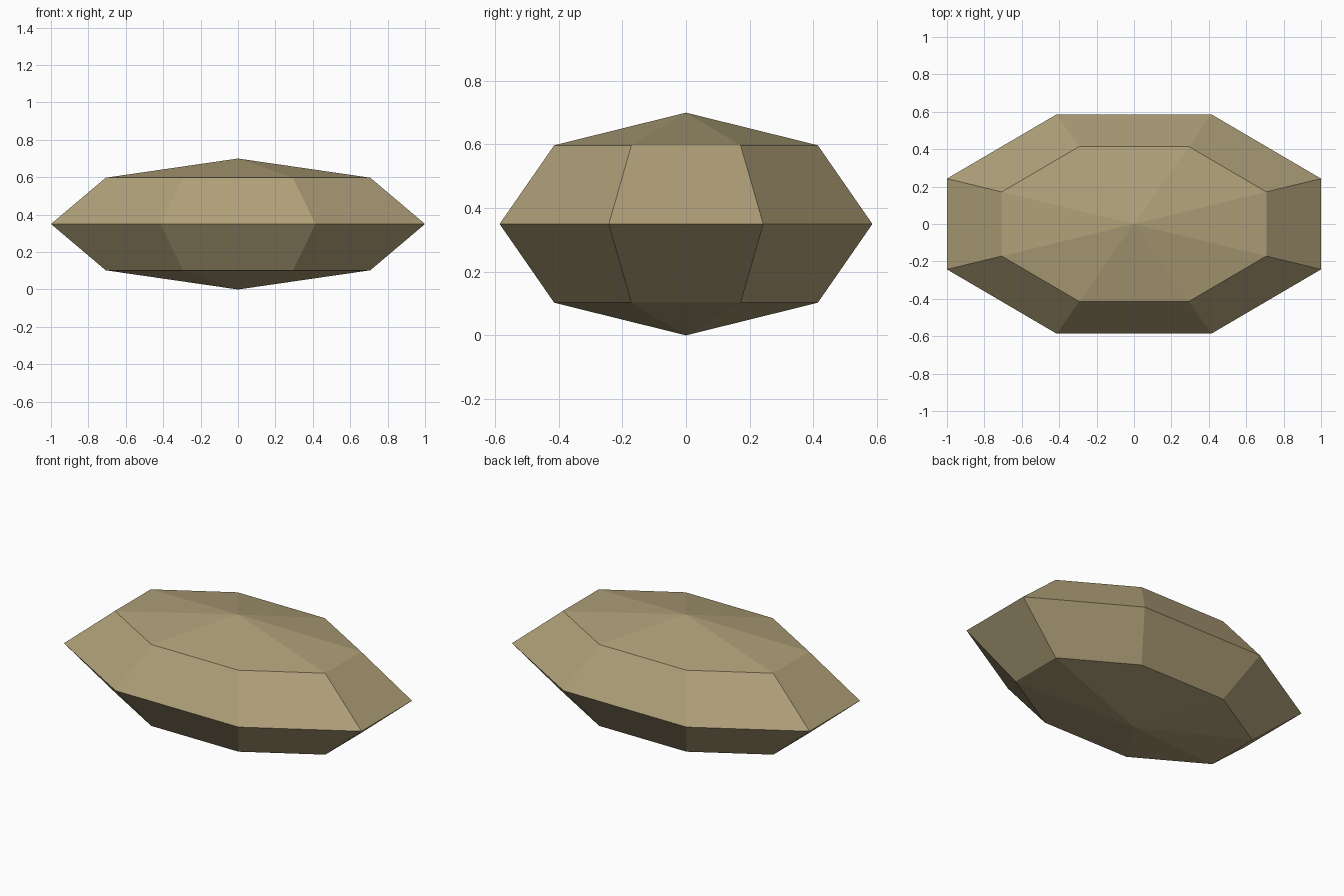
import bpy, bmesh
from math import radians, cos
from mathutils import Matrix

cube = bpy.data.objects.get("Cube")
if cube:
    bpy.data.objects.remove(cube, do_unlink=True)

# Flat tan stone colour
tan = bpy.data.materials.new("tan_stone")
tan.use_nodes = True
colour = (0.43, 0.35, 0.19, 1)
tan.diffuse_color = colour
tan.node_tree.nodes["Principled BSDF"].inputs["Base Color"].default_value = colour

# Faceted eight-sided ball, turned half a segment and squashed
half_x, half_y, half_z = 1.0, 0.586, 0.35
turn = radians(22.5)
bm = bmesh.new()
bmesh.ops.create_uvsphere(bm, u_segments=8, v_segments=4, radius=1)
bm.transform(Matrix.Rotation(turn, 4, 'Z'))
bm.transform(Matrix.Diagonal((half_x / cos(turn), half_y / cos(turn), half_z, 1)))
bm.transform(Matrix.Translation((0, 0, half_z)))
bmesh.ops.recalc_face_normals(bm, faces=bm.faces)
for face in bm.faces:
    face.smooth = False

mesh = bpy.data.meshes.new("stone")
bm.to_mesh(mesh)
bm.free()
mesh.materials.append(tan)
bpy.context.collection.objects.link(bpy.data.objects.new("stone", mesh))
